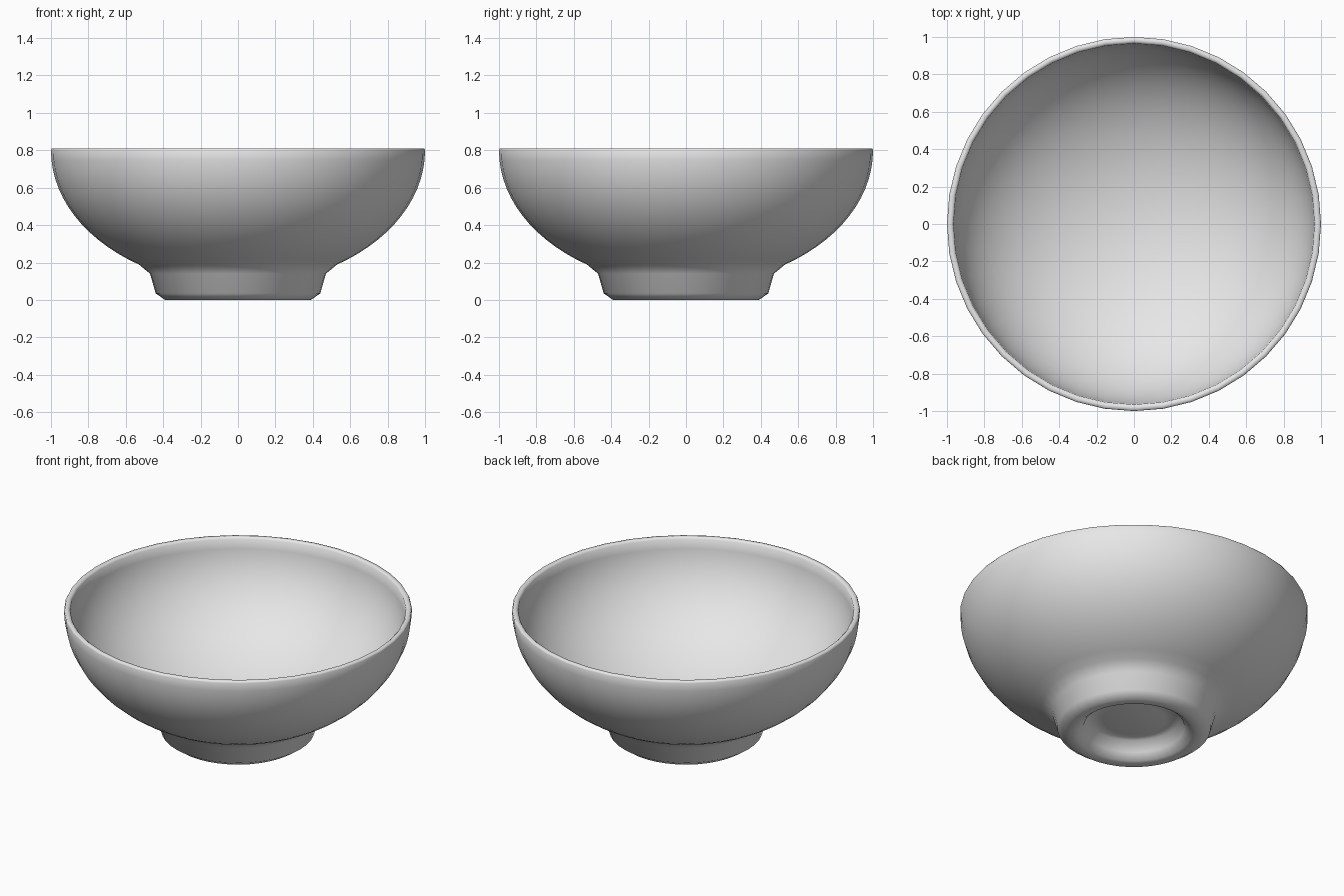
import bpy
import bmesh
from math import cos, sin, radians, tau

SIDES = 40
RIM_Z = 0.8

cube = bpy.data.objects.get("Cube")
if cube:
    bpy.data.objects.remove(cube, do_unlink=True)


def arc(radius, depth, start, end, steps):
    """Part of an ellipse hanging below the rim, as (radius, height) points."""
    angles = [radians(start + (end - start) * i / steps) for i in range(steps + 1)]
    return [(radius * cos(a), RIM_Z - depth * sin(a)) for a in angles]


def lathe(name, profile, material):
    """Spin a profile about the z axis into a smooth closed surface."""
    bm = bmesh.new()
    verts = [bm.verts.new((r, 0, z)) for r, z in profile]
    edges = [bm.edges.new(pair) for pair in zip(verts, verts[1:])]
    bmesh.ops.spin(bm, geom=verts + edges, cent=(0, 0, 0), axis=(0, 0, 1),
                   angle=tau, steps=SIDES, use_merge=False, use_duplicate=False)
    bmesh.ops.remove_doubles(bm, verts=bm.verts, dist=0.0005)
    bmesh.ops.recalc_face_normals(bm, faces=bm.faces)
    for face in bm.faces:
        face.smooth = True
    mesh = bpy.data.meshes.new(name)
    bm.to_mesh(mesh)
    bm.free()
    mesh.materials.append(material)
    obj = bpy.data.objects.new(name, mesh)
    bpy.context.collection.objects.link(obj)
    return obj


grey = bpy.data.materials.new("light grey ceramic")
grey.use_nodes = True
colour = (0.8, 0.8, 0.8, 1)
grey.diffuse_color = colour
grey.node_tree.nodes["Principled BSDF"].inputs["Base Color"].default_value = colour

# Underside inside the foot ring, then the foot, outer wall, rim and inner wall
underside = arc(1, 0.72, 90, 74.5, 3)
foot = [(0.29, 0.04), (0.33, 0.005), (0.35, 0), (0.39, 0), (0.44, 0.035), (0.47, 0.14)]
outer_wall = arc(1, 0.72, 58, 0, 14)
rim = [(0.995, 0.81), (0.975, 0.81)]
inner_wall = arc(0.965, 0.68, 0, 90, 18)

lathe("bowl", underside + foot + outer_wall + rim + inner_wall, grey)
